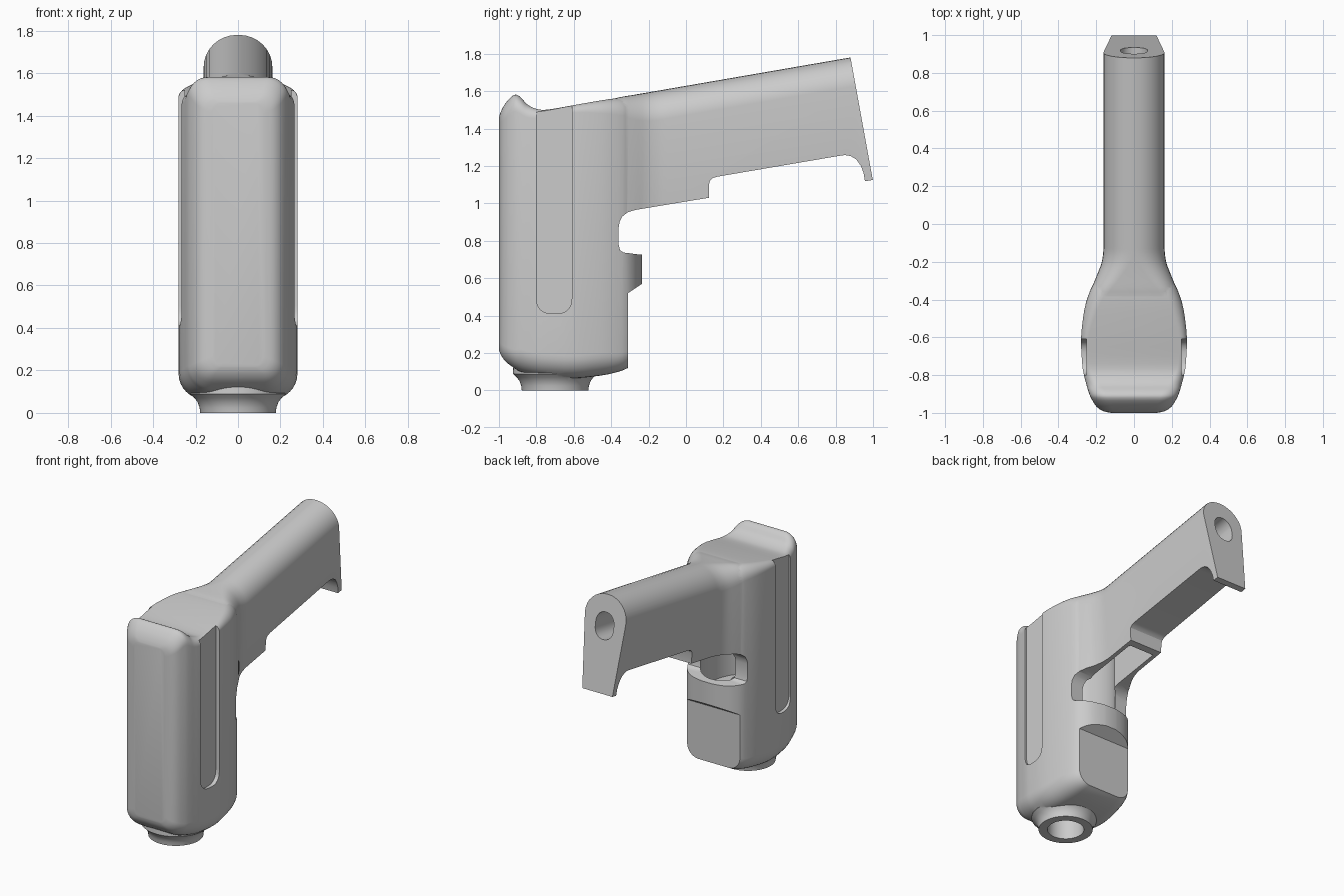
import bpy, bmesh, math
from mathutils import Vector

if "Cube" in bpy.data.objects:
    bpy.data.objects.remove(bpy.data.objects["Cube"])


def mesh_object(name, bm):
    bmesh.ops.recalc_face_normals(bm, faces=bm.faces)
    me = bpy.data.meshes.new(name)
    bm.to_mesh(me)
    bm.free()
    ob = bpy.data.objects.new(name, me)
    bpy.context.collection.objects.link(ob)
    return ob


def loft(name, rings):
    bm = bmesh.new()
    vs = [[bm.verts.new(p) for p in r] for r in rings]
    n = len(vs[0])
    for a, b in zip(vs, vs[1:]):
        for i in range(n):
            j = (i + 1) % n
            bm.faces.new((a[i], a[j], b[j], b[i]))
    bm.faces.new(vs[0])
    bm.faces.new(vs[-1][::-1])
    return mesh_object(name, bm)


def prism(name, profile, x0, x1):
    """Extrude a (y, z) side profile along x."""
    return loft(name, [[(x, y, z) for y, z in profile] for x in (x0, x1)])


def tube(name, cy, levels, n=64):
    """Stack of ellipses (rx, ry, z) around a vertical axis at y = cy."""
    ang = [2 * math.pi * i / n for i in range(n)]
    return loft(name, [[(rx * math.cos(a), cy + ry * math.sin(a), z) for a in ang]
                       for rx, ry, z in levels])


def section(y, w, wb, zb, zt, rt, rb, n=8):
    """Rounded upright cross-section, separate top and bottom width."""
    rt, rb = min(rt, w * 0.97), min(rb, wb * 0.97)
    corners = [(w - rt, zt - rt, rt, 0), (rt - w, zt - rt, rt, 1),
               (rb - wb, zb + rb, rb, 2), (wb - rb, zb + rb, rb, 3)]
    pts = []
    for cx, cz, r, q in corners:
        for i in range(n + 1):
            a = (q + i / n) * math.pi / 2
            pts.append((cx + r * math.cos(a), y, cz + r * math.sin(a)))
    return pts


def smooth_rows(rows, steps=3):
    """Catmull-Rom refinement of a table of section values."""
    out = []
    for k in range(len(rows) - 1):
        p0, p1, p2, p3 = (Vector(rows[max(0, min(len(rows) - 1, k + d))])
                          for d in (-1, 0, 1, 2))
        for s in range(steps):
            t = s / steps
            out.append(0.5 * (2 * p1 + (p2 - p0) * t + (2 * p0 - 5 * p1 + 4 * p2 - p3) * t * t
                              + (3 * p1 - p0 - 3 * p2 + p3) * t ** 3))
    return out + [Vector(rows[-1])]


def boolean(target, other, op='DIFFERENCE'):
    m = target.modifiers.new(op, 'BOOLEAN')
    m.operation, m.object, m.solver = op, other, 'EXACT'
    bpy.context.view_layer.objects.active = target
    bpy.ops.object.modifier_apply(modifier=m.name)
    bpy.data.objects.remove(other, do_unlink=True)


# Upright body: y, half width, bottom, top, top radius, bottom radius
body_rows = [
    (-1.0, .12, .22, 1.46, .05, .05), (-.99, .165, .19, 1.49, .06, .06),
    (-.965, .20, .155, 1.535, .08, .08), (-.92, .228, .12, 1.58, .09, .10),
    (-.885, .242, .10, 1.568, .09, .12), (-.85, .252, .09, 1.53, .07, .12),
    (-.80, .265, .08, 1.505, .05, .12), (-.74, .274, .072, 1.501, .04, .12),
    (-.60, .28, .065, 1.525, .04, .12), (-.45, .262, .08, 1.551, .07, .12),
    (-.36, .235, .10, 1.562, .09, .10), (-.31, .208, .12, 1.555, .09, .09),
    (-.27, .16, .14, 1.55, .08, .08), (-.247, .10, .16, 1.54, .06, .06),
    (-.235, .04, .18, 1.53, .03, .03)]
body = loft("device_body", [section(y, w, w, zb, zt, rt, rb)
                            for y, w, zb, zt, rt, rb in smooth_rows(body_rows)])

# Tilted handle blending out of the body: y, top width, bottom width, radius, top offset
handle_rows = [(-.50, .24, .24, .08, -.015), (-.43, .243, .243, .09, -.008),
               (-.36, .231, .23, .10, 0), (-.28, .20, .195, .13, 0),
               (-.21, .173, .155, .15, 0), (-.15, .163, .133, .158, 0), (-.10, .162, .125, .16, 0)]
rings = []
for y, w, wb, r, dz in smooth_rows(handle_rows) + [Vector((1.08, .162, .117, .16, 0))]:
    top = 1.78 - 0.1725 * (0.88 - y)
    rings.append(section(y, w, wb, top - 0.70, top + dz, r, .01))
boolean(body, loft("handle", rings), 'UNION')

# Flared nozzle under the body
nozzle = tube("nozzle", -.70, [(r, r, z) for r, z in
              ((.178, 0), (.181, .025), (.19, .05), (.205, .07), (.225, .088), (.22, .2))])
boolean(body, nozzle, 'UNION')

# Finger notch, stepped underside and end hook
boolean(body, prism("underside_cutter", [
    (-.36, .78), (-.353, .75), (-.335, .737), (-.31, .734), (-.25, .726), (1.2, .726),
    (1.2, 1.16), (1.0, 1.125), (.957, 1.118), (.95, 1.16), (.935, 1.20), (.91, 1.235),
    (.88, 1.253), (.85, 1.258), (.82, 1.254), (.17, 1.143), (.145, 1.136), (.128, 1.12),
    (.123, 1.10), (.123, 1.03), (-.27, .965), (-.31, .953), (-.34, .93), (-.355, .90),
    (-.36, .87)], -.5, .5))

# Square-cut handle end
boolean(body, prism("end_cutter", [(.843, 1.98), (1.036, .92), (1.3, .92), (1.3, 1.98)], -.5, .5))

# Flat rear panel below the round collar
boolean(body, prism("panel_cutter", [(-.31, -.1), (-.31, .52), (-.1, .66), (-.1, -.1)], -.5, .5))

# Side grooves with round lower ends
arc = [(-.705 + .095 * math.copysign(abs(math.cos(a)) ** .75, math.cos(a)),
        .505 - .095 * abs(math.sin(a)) ** .75)
       for a in (math.pi * i / 16 for i in range(17))]
for side in (-1, 1):
    boolean(body, prism("groove_cutter", arc + [(-.80, 2), (-.61, 2)], side * .252, side * .45))

# Inner bore, nozzle hole and trigger slot
boolean(body, tube("bore_cutter", -.55, [(.2, .265, .55), (.2, .265, 1.3)]))
boolean(body, tube("nozzle_hole_cutter", -.70, [(.12, .12, -.1), (.12, .12, .7)]))
boolean(body, prism("trigger_slot_cutter", [(-.5, .9), (.075, .9), (.075, 1.2), (-.5, 1.2)], -.1, .1))

# Cable hole in the handle end
hole = []
for y in (.3, 1.1):
    zc = 1.57 - .1725 * (.92 - y)
    hole.append([(.072 * math.cos(a), y, zc + .095 * math.copysign(abs(math.sin(a)) ** .75, math.sin(a)))
                 for a in (2 * math.pi * i / 32 for i in range(32))])
boolean(body, loft("cable_hole_cutter", hole))

# Smooth shading with crisp cut edges
bpy.ops.object.select_all(action='DESELECT')
body.select_set(True)
bpy.context.view_layer.objects.active = body
bpy.ops.object.shade_smooth_by_angle(angle=math.radians(30))
